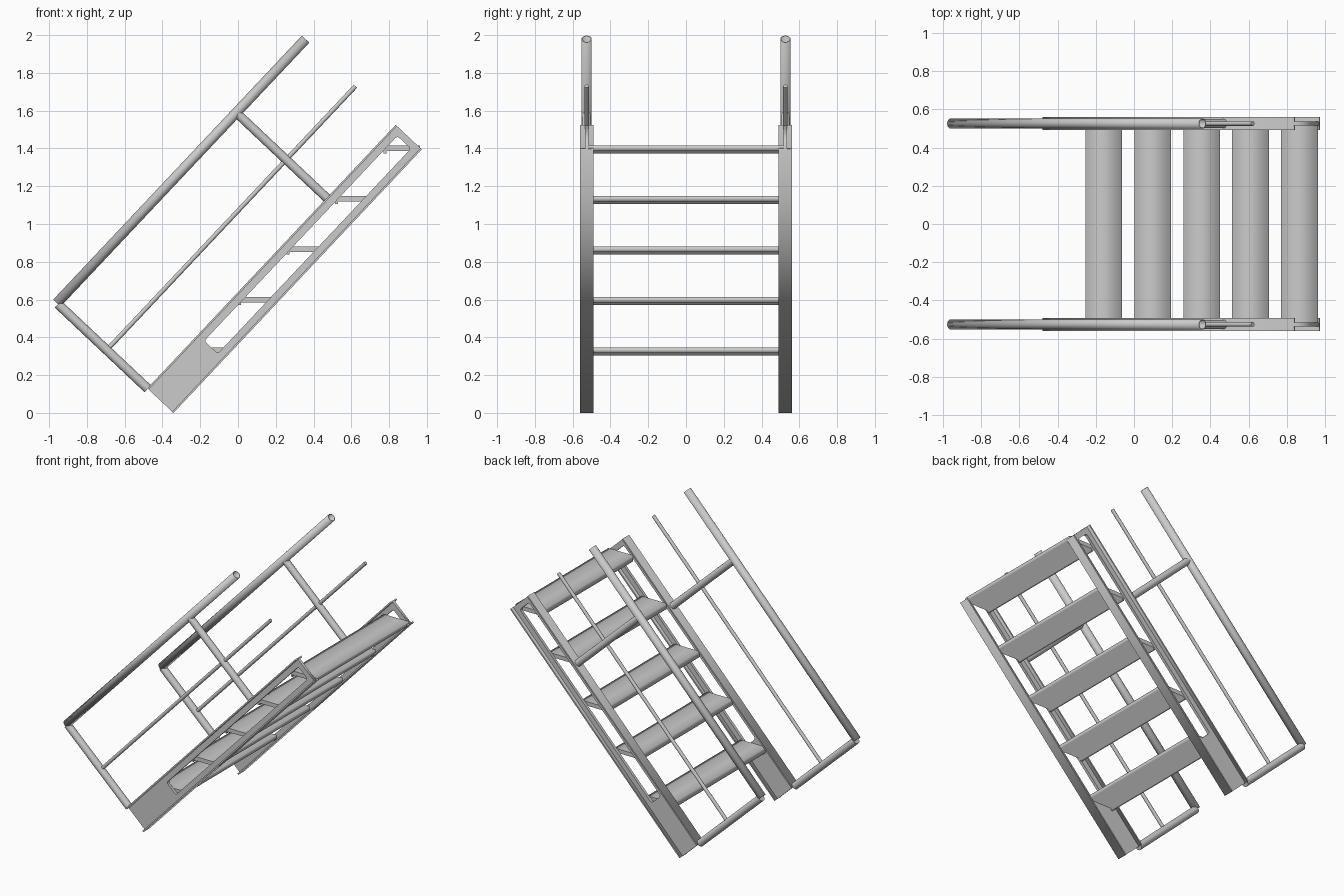
import bpy, math
from mathutils import Matrix, Vector

if "Cube" in bpy.data.objects:
    bpy.data.objects.remove(bpy.data.objects["Cube"])

# Slanted frame: local x runs up the slope, local y is away from the stair
D = Vector((0.686, 0, 0.728)).normalized()
N = Vector((-D.z, 0, D.x))
ORIGIN = Vector((-0.48, 0, 0.13))
LENGTH, DEPTH, SIDE_Y = 1.917, 0.19, 0.526


def frame(y):
    m = Matrix((D, N, D.cross(N))).transposed().to_4x4()
    m.translation = ORIGIN + Vector((0, y, 0))
    return m


def extrude(name, loops, half, matrix):
    """Filled 2D outline (with holes) given thickness, as a mesh."""
    cu = bpy.data.curves.new(name, 'CURVE')
    cu.dimensions, cu.fill_mode, cu.extrude = '2D', 'BOTH', half
    for pts in loops:
        sp = cu.splines.new('POLY')
        sp.points.add(len(pts) - 1)
        for p, (x, y) in zip(sp.points, pts):
            p.co = (x, y, 0, 1)
        sp.use_cyclic_u = True
    ob = bpy.data.objects.new(name, cu)
    bpy.context.collection.objects.link(ob)
    ob.matrix_world = matrix
    bpy.ops.object.select_all(action='DESELECT')
    ob.select_set(True)
    bpy.context.view_layer.objects.active = ob
    bpy.ops.object.convert(target='MESH')
    return bpy.context.object


def rect(x0, x1, y0, y1):
    return [(x0, y0), (x1, y0), (x1, y1), (x0, y1)]


def rounded(x0, x1, y0, y1, r):
    pts = []
    for i, (cx, cy) in enumerate(((x1 - r, y1 - r), (x0 + r, y1 - r),
                                  (x0 + r, y0 + r), (x1 - r, y0 + r))):
        for k in range(5):
            a = math.radians(90 * i + 22.5 * k)
            pts.append((cx + r * math.cos(a), cy + r * math.sin(a)))
    return pts


def tube(name, a, b, r, y, hollow=False):
    """Round bar between two points of the slanted frame."""
    m = frame(y)
    p, q = m @ Vector((*a, 0)), m @ Vector((*b, 0))
    bpy.ops.mesh.primitive_cylinder_add(
        vertices=24, radius=r, depth=(q - p).length, location=(p + q) / 2,
        rotation=(q - p).to_track_quat('Z', 'Y').to_euler(),
        end_fill_type='NOTHING' if hollow else 'NGON')
    ob = bpy.context.object
    ob.name = name
    if hollow:
        mod = ob.modifiers.new('wall', 'SOLIDIFY')
        mod.thickness, mod.offset = 0.005, -1
    bpy.ops.object.shade_smooth_by_angle(angle=math.radians(40))


for side, y in (('front', -SIDE_Y), ('back', SIDE_Y)):
    m = frame(y)
    # Stringer: web with a long window, plus two flanges
    extrude(side + '_stringer_web',
            [rect(0, LENGTH, -DEPTH, 0),
             rounded(0.39, 1.88, -0.145, -0.047, 0.015)], 0.01, m)
    for label, n0 in (('upper', -0.01), ('lower', -DEPTH)):
        extrude(f'{side}_{label}_flange',
                [rect(0, LENGTH, n0, n0 + 0.01)], 0.035, m)
    # Handrail, posts and thin middle rail
    tube(side + '_handrail', (0, 0.658), (1.92, 0.658), 0.027, y, True)
    tube(side + '_lower_post', (0, -0.003), (0, 0.65), 0.025, y)
    tube(side + '_upper_post', (1.385, -0.003), (1.385, 0.65), 0.024, y)
    tube(side + '_middle_rail', (0, 0.295), (1.92, 0.295), 0.012, y)

# Treads: flat plate with a downturned nosing
PROFILE = [(0, 0), (0, -0.042), (0.015, -0.042), (0.015, -0.028),
           (0.193, -0.028), (0.193, 0)]
for i in range(5):
    m = Matrix.Rotation(math.radians(90), 4, 'X')
    m.translation = (-0.255 + 0.2565 * i, 0, 0.345 + 0.2675 * i)
    extrude(f'tread_{i + 1}', [PROFILE], SIDE_Y - 0.01, m)
